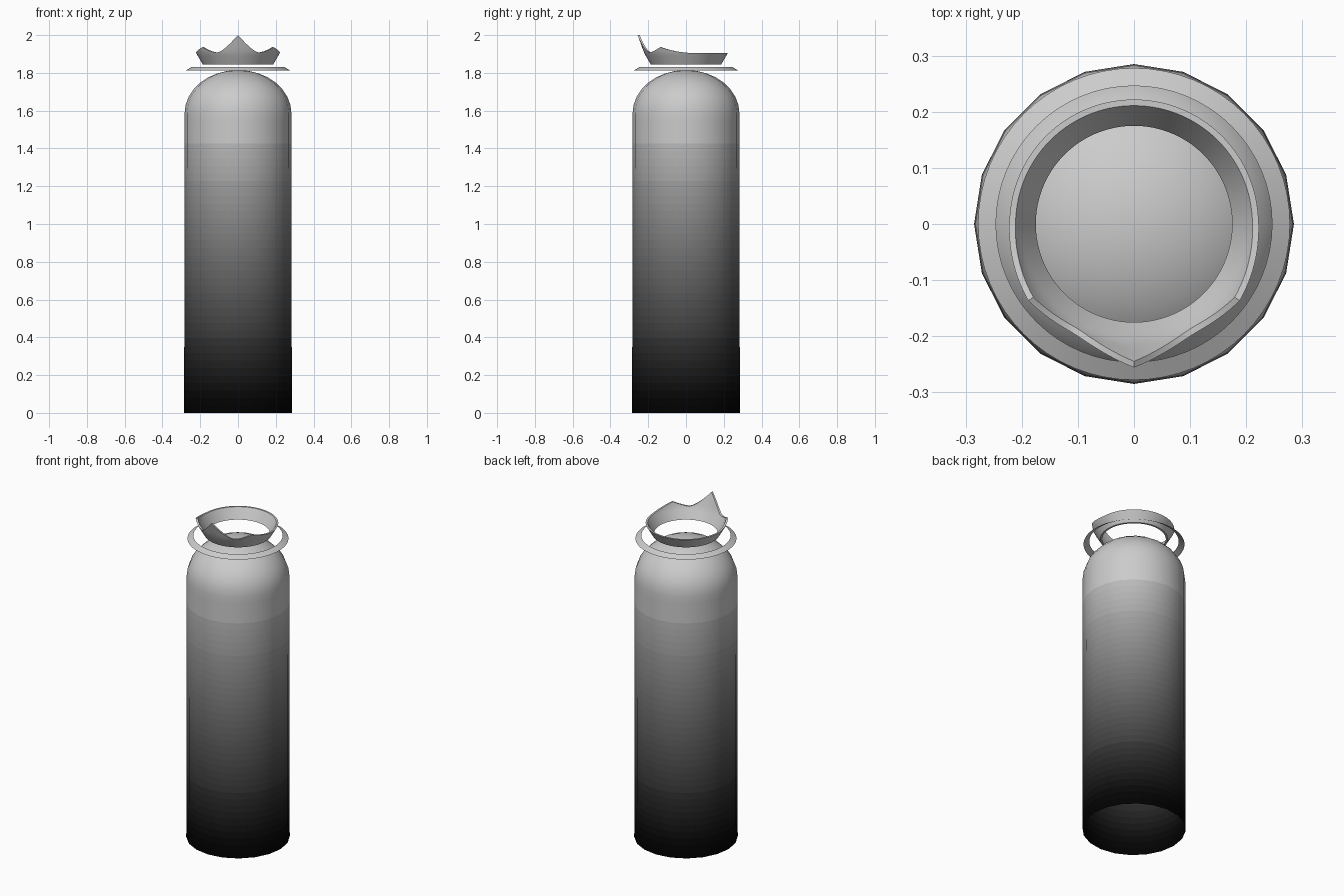
import bpy, math

if "Cube" in bpy.data.objects:
    bpy.data.objects.remove(bpy.data.objects["Cube"])


def make_object(name, verts, faces, angle):
    mesh = bpy.data.meshes.new(name)
    mesh.from_pydata(verts, [], faces)
    mesh.update()
    obj = bpy.data.objects.new(name, mesh)
    bpy.context.collection.objects.link(obj)
    bpy.ops.object.select_all(action='DESELECT')
    obj.select_set(True)
    bpy.context.view_layer.objects.active = obj
    bpy.ops.object.shade_smooth_by_angle(angle=math.radians(angle))
    return obj


def bridge(rings, n, closed=False):
    """Quads between consecutive rings of n vertices each."""
    faces = []
    for k in range(rings if closed else rings - 1):
        lo, hi = k * n, ((k + 1) % rings) * n
        for i in range(n):
            j = (i + 1) % n
            faces.append((lo + i, lo + j, hi + j, hi + i))
    return faces


def lathe(name, profile, n, angle=40, tip=None):
    verts = [(r * math.sin(-2 * math.pi * i / n), r * math.cos(2 * math.pi * i / n), z)
             for r, z in profile for i in range(n)]
    faces = bridge(len(profile), n)
    if tip is not None:
        base = (len(profile) - 1) * n
        verts.append((0, 0, tip))
        faces += [(base + i, base + (i + 1) % n, len(verts) - 1) for i in range(n)]
    return make_object(name, verts, faces, angle)


# Body: 20-sided tube, open below, with a rounded dome on top
R, SHOULDER, TOP, BANDS = 0.283, 1.585, 1.815, 40
wall = [(0.285 - 0.002 * k / BANDS, SHOULDER * k / BANDS) for k in range(BANDS)]
dome = [(R * math.cos(t), SHOULDER + (TOP - SHOULDER) * math.sin(t))
        for t in (math.radians(11.25 * k) for k in range(8))]
body = lathe("body", wall + dome, 20, tip=TOP)

# Body colour fades from black at the foot to grey at the dome
STEPS = 48
for k in range(STEPS):
    mat = bpy.data.materials.new(f"body_fade_{k:02d}")
    v = 0.8 * ((k + 0.5) / STEPS) ** 2.0
    mat.diffuse_color = (v, v, v, 1)
    mat.use_nodes = True
    mat.node_tree.nodes["Principled BSDF"].inputs["Base Color"].default_value = mat.diffuse_color
    body.data.materials.append(mat)
for face in body.data.polygons:
    face.material_index = min(STEPS - 1, int(face.center.z / TOP * STEPS))

# Thin sloping ring floating above the dome
lathe("halo_ring", [(0.278, 1.812), (0.246, 1.830)], 64)


# Crown: flared band with a tall front point and two small side points
def crown_height(deg):
    a = min(deg, 360 - deg)
    if a < 30:
        return 0.064 + 0.092 * (1 - a / 30) ** 1.6
    if a < 54:
        return 0.064 + 0.028 * ((a - 30) / 24) ** 1.6
    if a < 96:
        return 0.062 + 0.030 * (1 - (a - 54) / 42) ** 1.7
    return 0.062


def crown_radius(h):
    return 0.186 + 0.58 * min(h, 0.062) + 0.36 * max(h - 0.062, 0)


N, LEVELS, THICK, BASE = 120, 6, 0.011, 1.844
section = [(k / LEVELS, 0) for k in range(LEVELS + 1)]
section += [(u, THICK) for u, _ in reversed(section)]
verts = []
for u, inset in section:
    for i in range(N):
        a = 2 * math.pi * i / N
        h = u * crown_height(360 * i / N)
        r = crown_radius(h) - inset
        verts.append((r * math.sin(a), -r * math.cos(a), BASE + h))
make_object("crown", verts, bridge(len(section), N, closed=True), 35)
